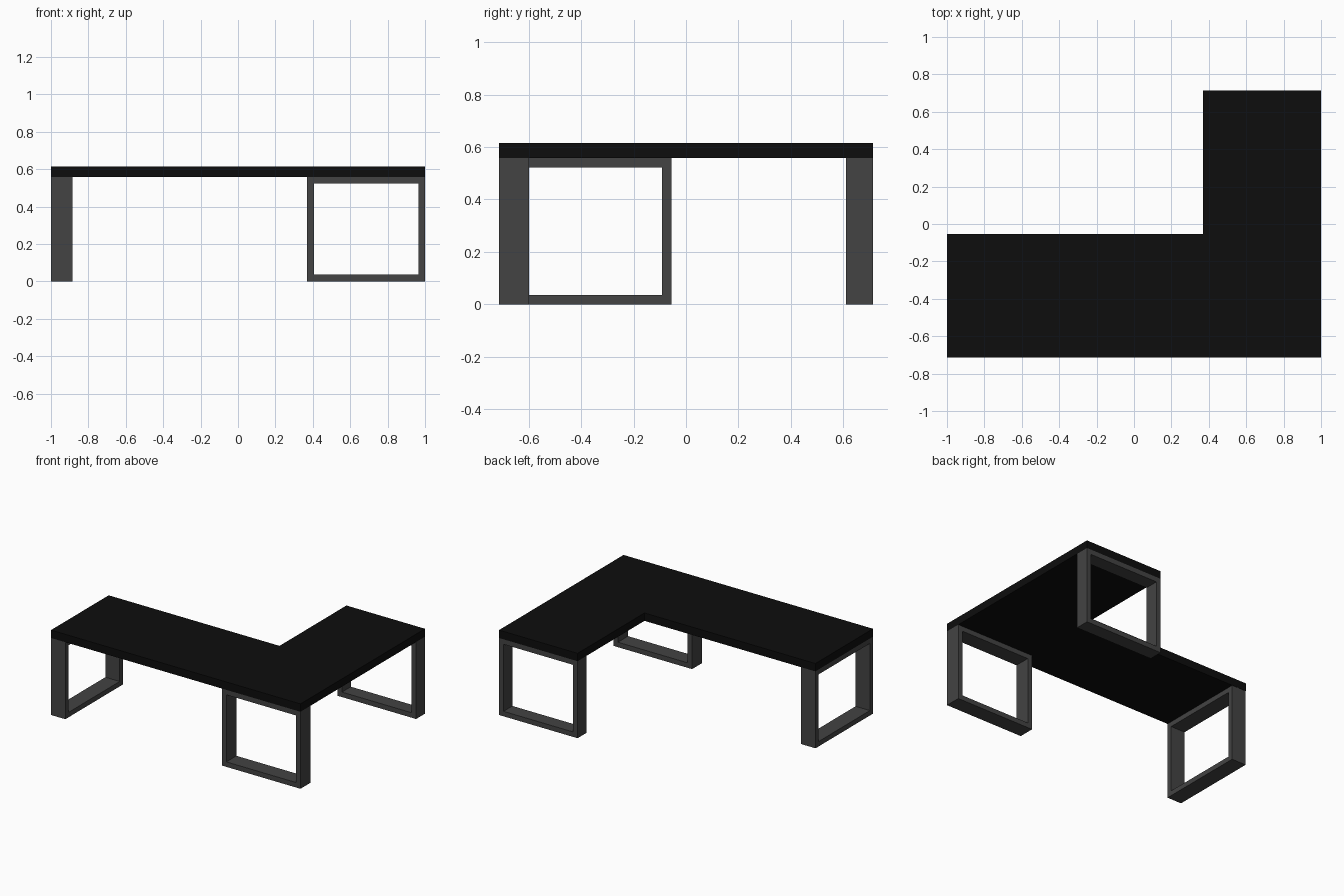
import bpy, bmesh
from mathutils import Vector

if "Cube" in bpy.data.objects:
    bpy.data.objects.remove(bpy.data.objects["Cube"])


def material(name, v):
    m = bpy.data.materials.new(name)
    m.diffuse_color = (v, v, v, 1)
    m.use_nodes = True
    m.node_tree.nodes["Principled BSDF"].inputs["Base Color"].default_value = m.diffuse_color
    return m


black = material("black top", 0.004)
grey = material("dark grey metal", 0.056)


def extrude_object(name, outline, direction, mat):
    """Extrude a closed outline (3D points) along a direction."""
    bm = bmesh.new()
    face = bm.faces.new([bm.verts.new(p) for p in outline])
    ext = bmesh.ops.extrude_face_region(bm, geom=[face])
    bmesh.ops.translate(bm, vec=Vector(direction),
                        verts=[g for g in ext["geom"] if isinstance(g, bmesh.types.BMVert)])
    return finish(name, bm, mat)


def finish(name, bm, mat):
    bmesh.ops.recalc_face_normals(bm, faces=bm.faces)
    me = bpy.data.meshes.new(name)
    bm.to_mesh(me)
    bm.free()
    me.materials.append(mat)
    ob = bpy.data.objects.new(name, me)
    bpy.context.collection.objects.link(ob)
    return ob


# L-shaped top
Y = 0.713
TOP, UNDER = 0.615, 0.558
outline = [(-1, -Y), (1, -Y), (1, Y), (0.37, Y), (0.37, -0.053), (-1, -0.053)]
extrude_object("desk_top", [(x, y, UNDER) for x, y in outline], (0, 0, TOP - UNDER), black)


def loop_leg(name, start, along, depth, length, bar=0.036):
    """Rectangular band leg: stands at start, runs along one axis, has depth along the other."""
    start, along, depth = Vector(start), Vector(along), Vector(depth)
    bm = bmesh.new()
    rings = []
    for inset in (0, bar):
        for d in (Vector(), depth):
            pts = [(inset, inset), (length - inset, inset),
                   (length - inset, UNDER - inset), (inset, UNDER - inset)]
            rings.append([bm.verts.new(start + along * u + d + Vector((0, 0, z))) for u, z in pts])
    of, ob, nf, nb = rings
    for a, b in ((of, ob), (ob, nb), (nb, nf), (nf, of)):
        for i in range(4):
            j = (i + 1) % 4
            bm.faces.new((a[i], a[j], b[j], b[i]))
    return finish(name, bm, grey)


# Three loop legs
loop_leg("left_leg", (-1, -Y, 0), (0, 1, 0), (0.115, 0, 0), Y - 0.055)
loop_leg("front_leg", (0.37, -Y, 0), (1, 0, 0), (0, 0.115, 0), 0.63)
loop_leg("back_leg", (0.37, Y, 0), (1, 0, 0), (0, -0.102, 0), 0.63)
